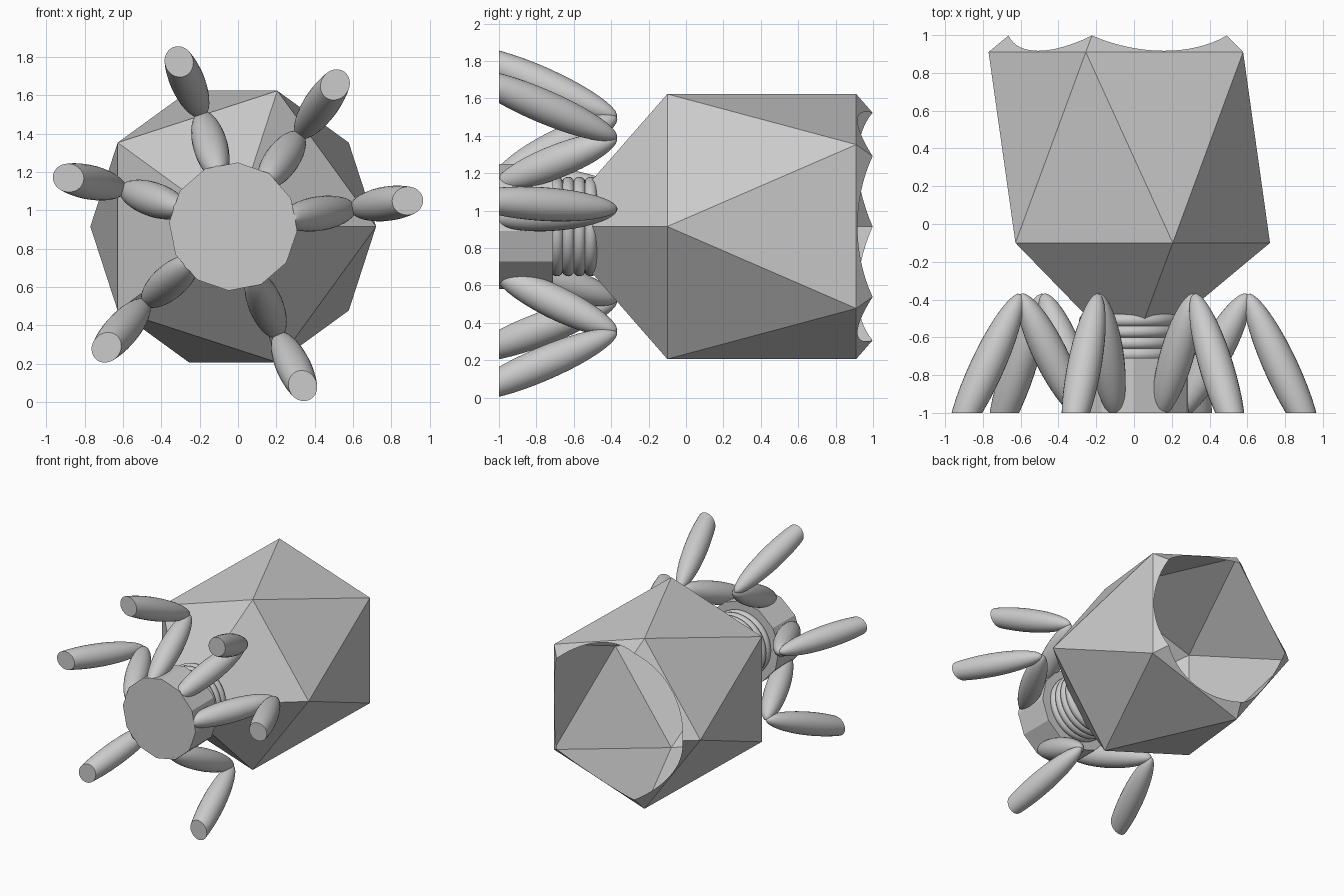
import bpy, bmesh
from math import sin, cos, pi, sqrt, radians
from mathutils import Vector, Matrix

cube = bpy.data.objects.get("Cube")
if cube:
    bpy.data.objects.remove(cube, do_unlink=True)

grey = bpy.data.materials.new("light_grey")
grey.use_nodes = True
colour = (0.6, 0.6, 0.6, 1)
grey.diffuse_color = colour
grey.node_tree.nodes["Principled BSDF"].inputs["Base Color"].default_value = colour

CX, CZ = -0.025, 0.915          # long axis of the body, running along y


def around(radius, angle, y):
    return Vector((CX + radius * cos(angle), y, CZ + radius * sin(angle)))


def finish(name, bm, smooth=False):
    mesh = bpy.data.meshes.new(name)
    bm.to_mesh(mesh)
    bm.free()
    mesh.materials.append(grey)
    obj = bpy.data.objects.new(name, mesh)
    bpy.context.collection.objects.link(obj)
    if smooth:
        bpy.ops.object.select_all(action='DESELECT')
        obj.select_set(True)
        bpy.context.view_layer.objects.active = obj
        bpy.ops.object.shade_smooth_by_angle(angle=radians(40))
    return obj


# Hollow head: stretched icosahedron shell with a round opening at the back
R, CAP, FRONT, BACK = 0.745, 0.62, -0.1, 0.91
BALL_Y, BALL_R = 1.29, 0.703    # sphere that scoops out the back cap
STEP = 2 * pi / 5


def rim_point(middle, offset):
    """Where a back cap face meets the scooping sphere."""
    edge = R * cos(pi / 5) / cos(offset)
    slope, rise = CAP / edge, BACK + CAP - BALL_Y
    a, b, c = 1 + slope ** 2, -2 * slope * rise, rise ** 2 - BALL_R ** 2
    r = min((-b + sqrt(b * b - 4 * a * c)) / (2 * a), edge)
    return around(r, middle + offset, BACK + CAP - slope * r)


bm = bmesh.new()
apex = bm.verts.new(around(0, 0, FRONT - CAP))
front = [bm.verts.new(around(R, i * STEP, FRONT)) for i in range(5)]
back = [bm.verts.new(around(R, (i + 0.5) * STEP, BACK)) for i in range(5)]
SEG = 16
for i in range(5):
    j = (i + 1) % 5
    bm.faces.new((apex, front[i], front[j]))
    bm.faces.new((front[i], back[i], front[j]))
    bm.faces.new((front[j], back[i], back[j]))
    rim = [bm.verts.new(rim_point((i + 1) * STEP, (k / SEG - 0.5) * STEP))
           for k in range(SEG + 1)]
    # fan of flat strips between the pentagon edge and the curved rim
    half = SEG // 2
    for k in range(SEG):
        bm.faces.new((back[i] if k < half else back[j], rim[k], rim[k + 1]))
    bm.faces.new((back[i], rim[half], back[j]))
bmesh.ops.remove_doubles(bm, verts=bm.verts, dist=0.0005)
bmesh.ops.recalc_face_normals(bm, faces=bm.faces)
finish("head_shell", bm)


# Neck core and base plate: prisms along y
def prism(name, radius, sides, y0, y1, turn, smooth=False):
    bm = bmesh.new()
    rings = [[bm.verts.new(around(radius, turn + 2 * pi * i / sides, y))
              for i in range(sides)] for y in (y0, y1)]
    for i in range(sides):
        j = (i + 1) % sides
        bm.faces.new((rings[0][i], rings[0][j], rings[1][j], rings[1][i]))
    bm.faces.new(rings[0])
    bm.faces.new(rings[1])
    bmesh.ops.recalc_face_normals(bm, faces=bm.faces)
    return finish(name, bm, smooth)


prism("base_plate", 0.335, 12, -1.0, -0.71, radians(-4))
prism("neck_core", 0.21, 32, -0.75, -0.52, 0, True)

# Neck rings
for n in range(4):
    bpy.ops.mesh.primitive_torus_add(
        location=(CX, -0.69 + 0.06 * n, CZ), rotation=(pi / 2, 0, 0),
        major_segments=48, minor_segments=14, major_radius=0.232, minor_radius=0.034)
    ring = bpy.context.object
    ring.name = "neck_ring_%d" % (n + 1)
    ring.data.materials.append(grey)
    bpy.ops.object.shade_smooth_by_angle(angle=radians(60))


# Legs: two long ellipsoids each, cut flat at the ground plane y = -1
def ellipsoid(name, start, end, width, visible=2.0):
    axis = end - start
    half = axis.length / visible
    centre = start + axis.normalized() * half
    bm = bmesh.new()
    bmesh.ops.create_uvsphere(
        bm, u_segments=28, v_segments=20, radius=1,
        matrix=Matrix.Translation(centre) @ axis.to_track_quat('Z', 'Y').to_matrix().to_4x4()
        @ Matrix.Diagonal((width, width, half, 1)))
    cut = bmesh.ops.bisect_plane(
        bm, geom=bm.verts[:] + bm.edges[:] + bm.faces[:],
        plane_co=(0, -1, 0), plane_no=(0, -1, 0), clear_outer=True)
    rim = [e for e in cut["geom_cut"] if isinstance(e, bmesh.types.BMEdge)]
    if rim:
        bmesh.ops.holes_fill(bm, edges=rim, sides=0)
    bmesh.ops.recalc_face_normals(bm, faces=bm.faces)
    finish(name, bm, True)


# knee x, z and foot x, z
legs = {
    "upper_right": (-0.19, 1.50, -0.31, 1.78),
    "upper_left": (0.32, 1.39, 0.51, 1.66),
    "middle_right": (-0.60, 1.11, -0.89, 1.17),
    "middle_left": (0.60, 1.01, 0.89, 1.05),
    "lower_right": (-0.48, 0.52, -0.69, 0.28),
    "lower_left": (0.21, 0.35, 0.34, 0.08),
}
for name, (kx, kz, fx, fz) in legs.items():
    knee, foot = Vector((kx, -0.37, kz)), Vector((fx, -1, fz))
    hub = around(0, 0, -1.02)
    outward = Vector((kx - CX, 0, kz - CZ)).normalized()
    ellipsoid(name + "_thigh", knee, hub + outward * 0.27, 0.09)
    ellipsoid(name + "_shin", knee, foot, 0.09, 1.57)
